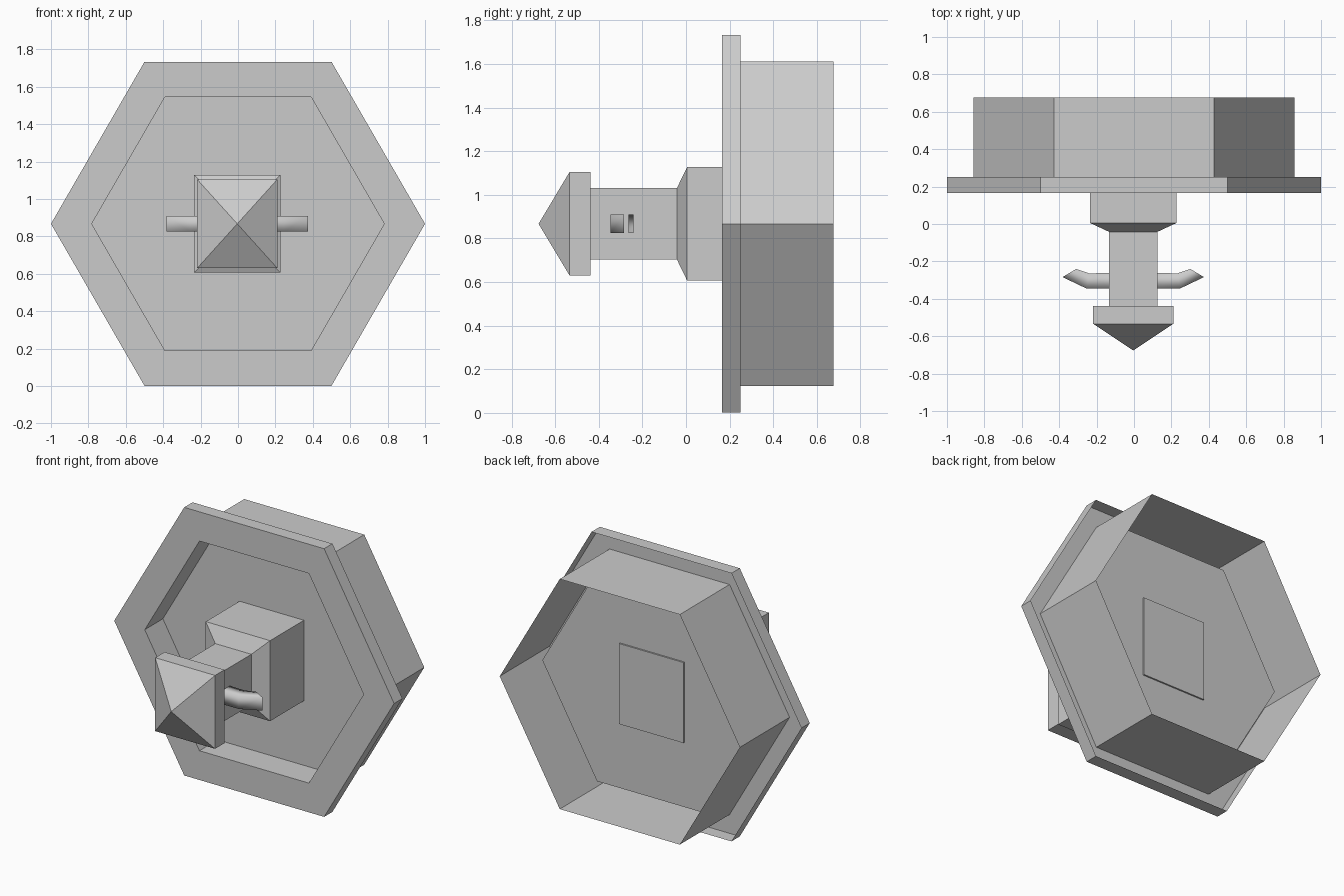
import bpy, bmesh
from math import cos, sin, pi

if "Cube" in bpy.data.objects:
    bpy.data.objects.remove(bpy.data.objects["Cube"])

CZ = 0.867    # height of the hexagon centre
CX = -0.004   # stem axis is a touch off centre


def loft(name, sections, cap_start=False, cap_end=False, smooth=False):
    """Join matching cross-section loops with quads into a thin shell."""
    bm = bmesh.new()
    loops = [[bm.verts.new(p) for p in s] for s in sections]
    n = len(loops[0])
    for a, b in zip(loops, loops[1:]):
        for i in range(n):
            j = (i + 1) % n
            bm.faces.new((a[i], a[j], b[j], b[i]))
    if cap_start:
        bm.faces.new(loops[0])
    if cap_end:
        bm.faces.new(loops[-1])
    bmesh.ops.remove_doubles(bm, verts=bm.verts, dist=1e-5)
    bmesh.ops.recalc_face_normals(bm, faces=bm.faces)
    for f in bm.faces:
        f.smooth = smooth
    mesh = bpy.data.meshes.new(name)
    bm.to_mesh(mesh)
    bm.free()
    obj = bpy.data.objects.new(name, mesh)
    bpy.context.collection.objects.link(obj)
    return obj


def hexagon(r, y):
    return [(r * cos(i * pi / 3), y, CZ + r * sin(i * pi / 3)) for i in range(6)]


def rect(y, hx, hz):
    return [(CX + sx * hx, y, CZ + sz * hz)
            for sx, sz in ((-1, -1), (1, -1), (1, 1), (-1, 1))]


# Flange: open-backed rim, flat front ring, recessed cup with a flat floor
loft("flange", [hexagon(r, y) for r, y in
                ((1.0, 0.25), (1.0, 0.165), (0.782, 0.165), (0.782, 0.35))],
     cap_end=True)

# Thin hexagonal sleeve behind the flange, open at the back
loft("sleeve", [hexagon(0.858, 0.168), hexagon(0.858, 0.676)])

# Square mounting block with chamfered front, passing through the cup floor
loft("mounting_block", [rect(0.36, 0.23, 0.26), rect(0.005, 0.23, 0.26),
                        rect(-0.042, 0.129, 0.163)], cap_start=True)

# Stem
loft("stem", [rect(-0.042, 0.129, 0.163), rect(-0.57, 0.129, 0.163)])

# Pointed head, hollow behind
loft("head", [rect(-0.438, 0.214, 0.237), rect(-0.534, 0.214, 0.237),
              rect(-0.676, 0, 0)])

# Bent side pegs: (x, y) of the front edge and the rear edge at each station
peg = [((0.129, -0.345), (0.129, -0.262)), ((0.25, -0.345), (0.236, -0.264)),
       ((0.378, -0.284), (0.305, -0.24))]
for side, label in ((1, "right"), (-1, "left")):
    loft("peg_" + label,
         [[(CX + side * x, y, z) for (x, y), z in
           ((f, 0.825), (f, 0.91), (b, 0.91), (b, 0.825))] for f, b in peg],
         smooth=True)
